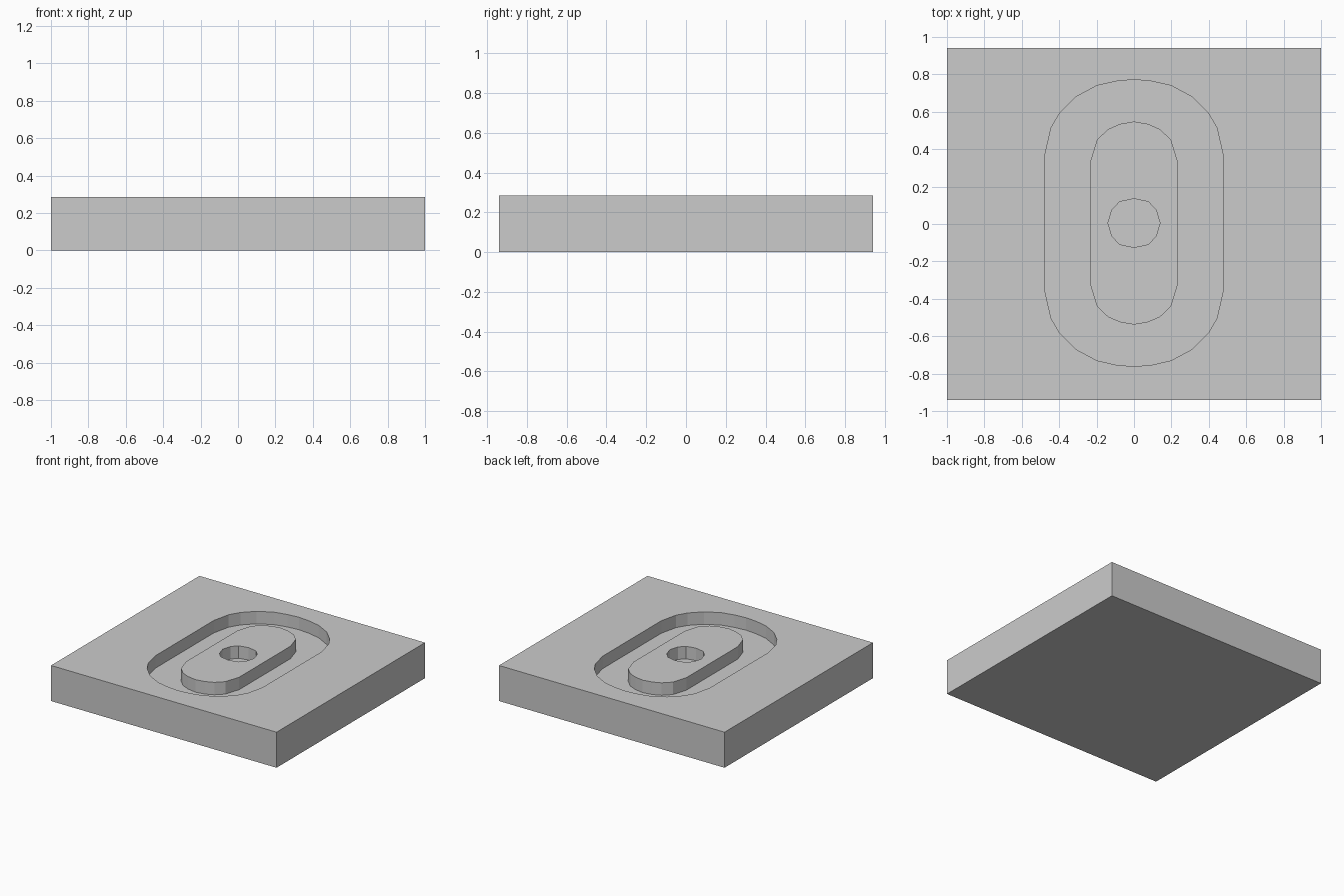
import bpy
import bmesh

LENGTH_X, LENGTH_Y, HEIGHT = 2.0, 1.88, 0.285
FLOOR = HEIGHT - 0.1      # level of the recess floors
OFFSET_Y = 0.005          # recesses sit slightly off centre

cube = bpy.data.objects.get("Cube")
if cube:
    bpy.data.objects.remove(cube, do_unlink=True)

grey = bpy.data.materials.new("light_grey")
grey.use_nodes = True
colour = (0.6, 0.6, 0.6, 1.0)
grey.diffuse_color = colour
grey.node_tree.nodes["Principled BSDF"].inputs["Base Color"].default_value = colour


def prism(name, outline, bottom, top):
    """Extrude a flat outline upwards into a closed solid."""
    bm = bmesh.new()
    base = bm.faces.new([bm.verts.new((x, y, bottom)) for x, y in outline])
    grown = bmesh.ops.extrude_face_region(bm, geom=[base])["geom"]
    verts = [v for v in grown if isinstance(v, bmesh.types.BMVert)]
    bmesh.ops.translate(bm, verts=verts, vec=(0, 0, top - bottom))
    bmesh.ops.recalc_face_normals(bm, faces=bm.faces)
    mesh = bpy.data.meshes.new(name)
    bm.to_mesh(mesh)
    bm.free()
    mesh.materials.append(grey)
    obj = bpy.data.objects.new(name, mesh)
    bpy.context.collection.objects.link(obj)
    return obj


def mirrored(quarter):
    """Mirror a quarter outline, listed from the right side up to the top."""
    half = quarter + [(-x, y) for x, y in reversed(quarter[:-1])]
    lower = [(-x, -y) for x, y in half if y > 0 or x > 0]
    if quarter[0][1] == 0:
        lower = lower[1:-1] if lower[-1][1] == 0 else lower[1:]
    return [(x, y + OFFSET_Y) for x, y in half + lower]


def cut(target, cutter):
    """Subtract the cutter and discard it."""
    cutter.hide_render = True
    mod = target.modifiers.new("cut", "BOOLEAN")
    mod.operation = "DIFFERENCE"
    mod.solver = "EXACT"
    mod.object = cutter
    bpy.context.view_layer.objects.active = target
    bpy.ops.object.modifier_apply(modifier=mod.name)
    bpy.data.objects.remove(cutter, do_unlink=True)


# Quarter outlines of the oval recess, the raised island and the centre hole
recess = [(0.475, 0.37), (0.443, 0.51), (0.396, 0.59), (0.31, 0.675),
          (0.198, 0.735), (0.096, 0.758), (0, 0.767)]
island = [(0.235, 0.325), (0.198, 0.445), (0.139, 0.502), (0.075, 0.53), (0, 0.543)]
hole = [(0.139, 0), (0.118, 0.07), (0.077, 0.114), (0, 0.13)]

# Solid rectangular plate
hx, hy = LENGTH_X / 2, LENGTH_Y / 2
plate = prism("plate", [(-hx, -hy), (hx, -hy), (hx, hy), (-hx, hy)], 0, HEIGHT)

# Oval groove around the island
groove = prism("groove_cutter", mirrored(recess), FLOOR, HEIGHT + 0.2)
cut(groove, prism("island_core", mirrored(island), FLOOR - 0.1, HEIGHT + 0.4))
cut(plate, groove)

# Round blind hole in the island
cut(plate, prism("hole_cutter", mirrored(hole), FLOOR, HEIGHT + 0.2))
